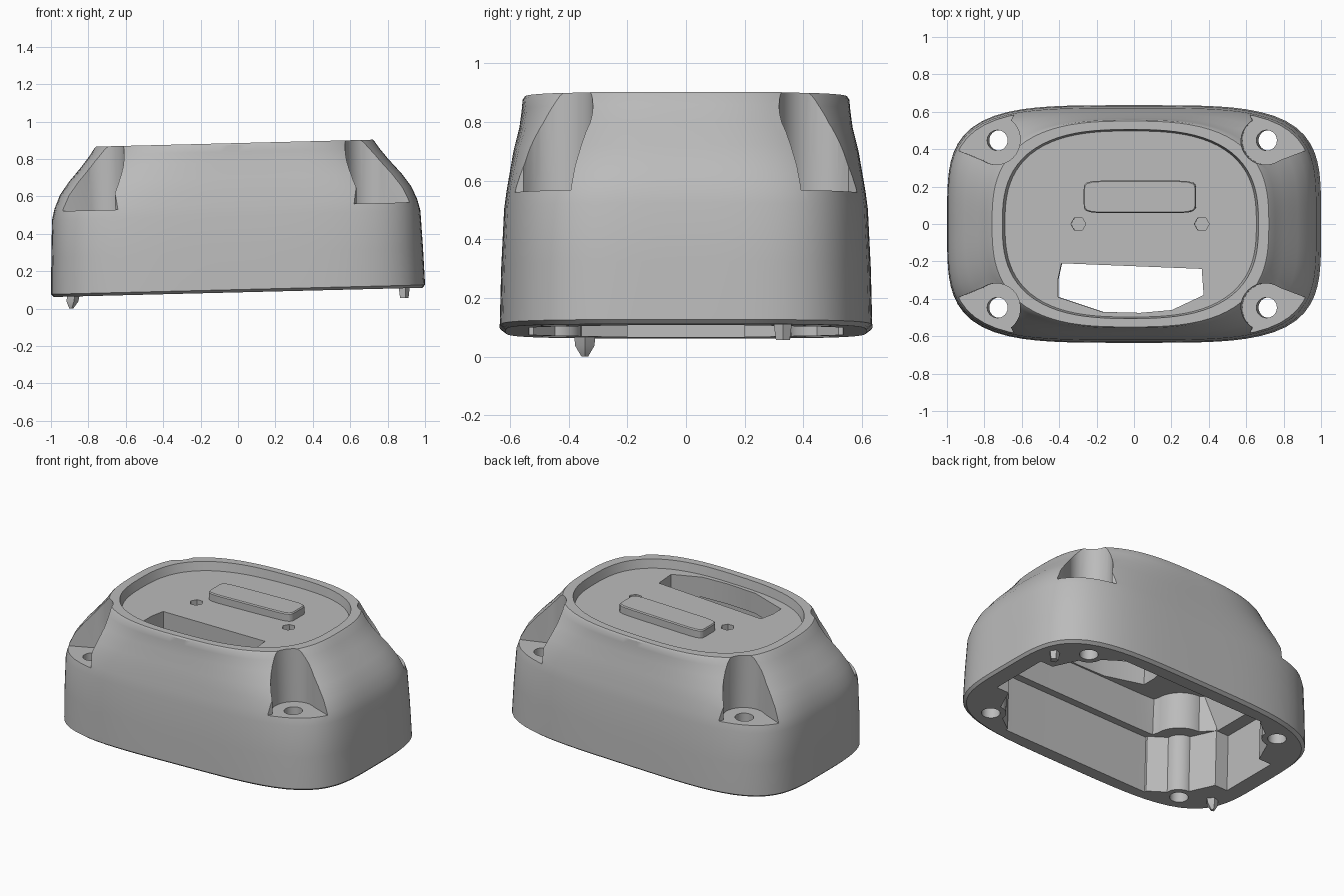
import bpy, bmesh, math

cube = bpy.data.objects.get("Cube")
if cube:
    bpy.data.objects.remove(cube, do_unlink=True)

grey = bpy.data.materials.new("plain_grey")
grey.use_nodes = True
COLOUR = (0.5, 0.5, 0.5, 1)
grey.diffuse_color = COLOUR
grey.node_tree.nodes["Principled BSDF"].inputs["Base Color"].default_value = COLOUR


def loft(name, rings):
    """Solid skinned through rings of equal length, each (z, outline)."""
    bm = bmesh.new()
    loops = [[bm.verts.new((x, y, z)) for x, y in pts] for z, pts in rings]
    n = len(loops[0])
    for a, b in zip(loops, loops[1:]):
        for i in range(n):
            j = (i + 1) % n
            bm.faces.new((a[i], a[j], b[j], b[i]))
    bm.faces.new(loops[0][::-1])
    bm.faces.new(loops[-1])
    bmesh.ops.recalc_face_normals(bm, faces=bm.faces)
    mesh = bpy.data.meshes.new(name)
    bm.to_mesh(mesh)
    bm.free()
    mesh.materials.append(grey)
    obj = bpy.data.objects.new(name, mesh)
    bpy.context.collection.objects.link(obj)
    return obj


def prism(name, pts, z0, z1):
    return loft(name, [(z0, pts), (z1, pts)])


def oval(hx, hy, power, n=96):
    """Superellipse outline."""
    pts = []
    for i in range(n):
        a = 2 * math.pi * (i + 0.5) / n
        c, s = math.cos(a), math.sin(a)
        r = (abs(c) ** power + abs(s) ** power) ** (-1 / power)
        pts.append((hx * r * c, hy * r * s))
    return pts


def circle(cx, cy, r, n=24):
    return [(cx + r * math.cos(2 * math.pi * i / n),
             cy + r * math.sin(2 * math.pi * i / n)) for i in range(n)]


def cut(target, cutter):
    """Subtract a solid and throw it away."""
    mod = target.modifiers.new("cut", "BOOLEAN")
    mod.operation = "DIFFERENCE"
    mod.solver = "EXACT"
    mod.object = cutter
    bpy.context.view_layer.update()
    bpy.ops.object.select_all(action="DESELECT")
    bpy.context.view_layer.objects.active = target
    target.select_set(True)
    bpy.ops.object.modifier_apply(modifier=mod.name)
    bpy.data.objects.remove(cutter, do_unlink=True)


SCREW_X, SCREW_Y = 0.72, 0.447
CORNERS = [(sx, sy) for sx in (1, -1) for sy in (1, -1)]
POCKET_FLARE = [(1.2, 0.5), (1.2, 0.8), (0.53, 0.8)]
BOSS_FLARE = [(0.79, 0.2), (1.2, 0.2), (1.2, 0.8), (0.53, 0.8), (0.53, 0.52)]


def corner_outline(sx, sy, r, start, end, flare):
    """Round towards the middle, flaring open towards the outer corner."""
    pts = []
    for i in range(17):
        a = math.radians(start + (end - start) * i / 16)
        pts.append((SCREW_X + r * math.cos(a), SCREW_Y + r * math.sin(a)))
    return [(sx * x, sy * y) for x, y in pts + flare]


# Outer body: upright wall, soft shoulder, flat top
profile = [(0.087, 0.985, 0.615, 4), (0.102, 1.0, 0.635, 4), (0.3, 0.994, 0.63, 4),
           (0.50, 0.985, 0.62, 4), (0.56, 0.97, 0.612, 3.9), (0.63, 0.94, 0.60, 3.7),
           (0.70, 0.89, 0.588, 3.4), (0.78, 0.82, 0.568, 3.1), (0.84, 0.773, 0.56, 2.9),
           (0.875, 0.75, 0.557, 2.8), (0.885, 0.74, 0.55, 2.8)]
housing = loft("housing", [(z, oval(hx, hy, p)) for z, hx, hy, p in profile])

# Hollow inside in two steps with a ledge, leaving solid bosses at the corners
lower = prism("lower_cavity", oval(0.88, 0.535, 8), -0.2, 0.46)
upper = loft("upper_cavity", [(0.4, oval(0.81, 0.487, 8)), (0.70, oval(0.74, 0.485, 8))])
for cavity, radius in ((lower, 0.09), (upper, 0.17)):
    for sx, sy in CORNERS:
        outline = corner_outline(sx, sy, radius, 180, 270, BOSS_FLARE)
        cut(cavity, prism("boss", outline, -0.4, 1.1))
    cut(housing, cavity)

# Dished top
cut(housing, loft("top_recess", [(0.83, oval(0.672, 0.497, 2.7)),
                                 (0.95, oval(0.70, 0.515, 2.7))]))

# Corner pockets with screw holes
for sx, sy in CORNERS:
    outline = corner_outline(sx, sy, 0.13, 125, 305, POCKET_FLARE)
    cut(housing, prism("pocket", outline, 0.545, 1.1))
    cut(housing, prism("screw_hole", circle(sx * SCREW_X, sy * SCREW_Y, 0.055), -0.3, 0.8))

# Window slot through the top
slot = [(-0.37, -0.21), (0.38, -0.24), (0.39, -0.38), (0.22, -0.46),
        (0.05, -0.475), (-0.15, -0.47), (-0.39, -0.39), (-0.39, -0.3)]
cut(housing, prism("slot", slot, 0.66, 1.0))

# Two six-sided pits
for x in (-0.28, 0.38):
    cut(housing, prism("pit", circle(x, 0, 0.04, 6), 0.785, 0.9))

# Raised bar on the dished floor
bar_outline = [(0.05 + x, 0.145 + y) for x, y in oval(0.30, 0.087, 8, 64)]
bar_top = [(0.05 + x, 0.145 + y) for x, y in oval(0.295, 0.082, 8, 64)]
raised_bar = loft("raised_bar", [(0.815, bar_outline), (0.875, bar_outline), (0.882, bar_top)])

# Small locating pegs under the rim
left_peg = loft("left_peg", [(0.035, circle(0.885, 0.33, 0.025, 5)),
                             (0.11, circle(0.885, 0.33, 0.035, 5))])
right_peg = loft("right_peg", [(0.023, circle(-0.895, -0.345, 0.012, 5)),
                               (0.06, circle(-0.89, -0.345, 0.035, 5)),
                               (0.13, circle(-0.88, -0.345, 0.04, 5))])

# Shade smooth with crisp edges and lean the whole thing slightly
parts = [housing, raised_bar, left_peg, right_peg]
bpy.ops.object.select_all(action="DESELECT")
for part in parts:
    part.rotation_euler = (0, -0.025, 0)
    part.location.x = 0.003
    part.select_set(True)
bpy.context.view_layer.objects.active = housing
bpy.ops.object.shade_smooth_by_angle(angle=math.radians(30))
